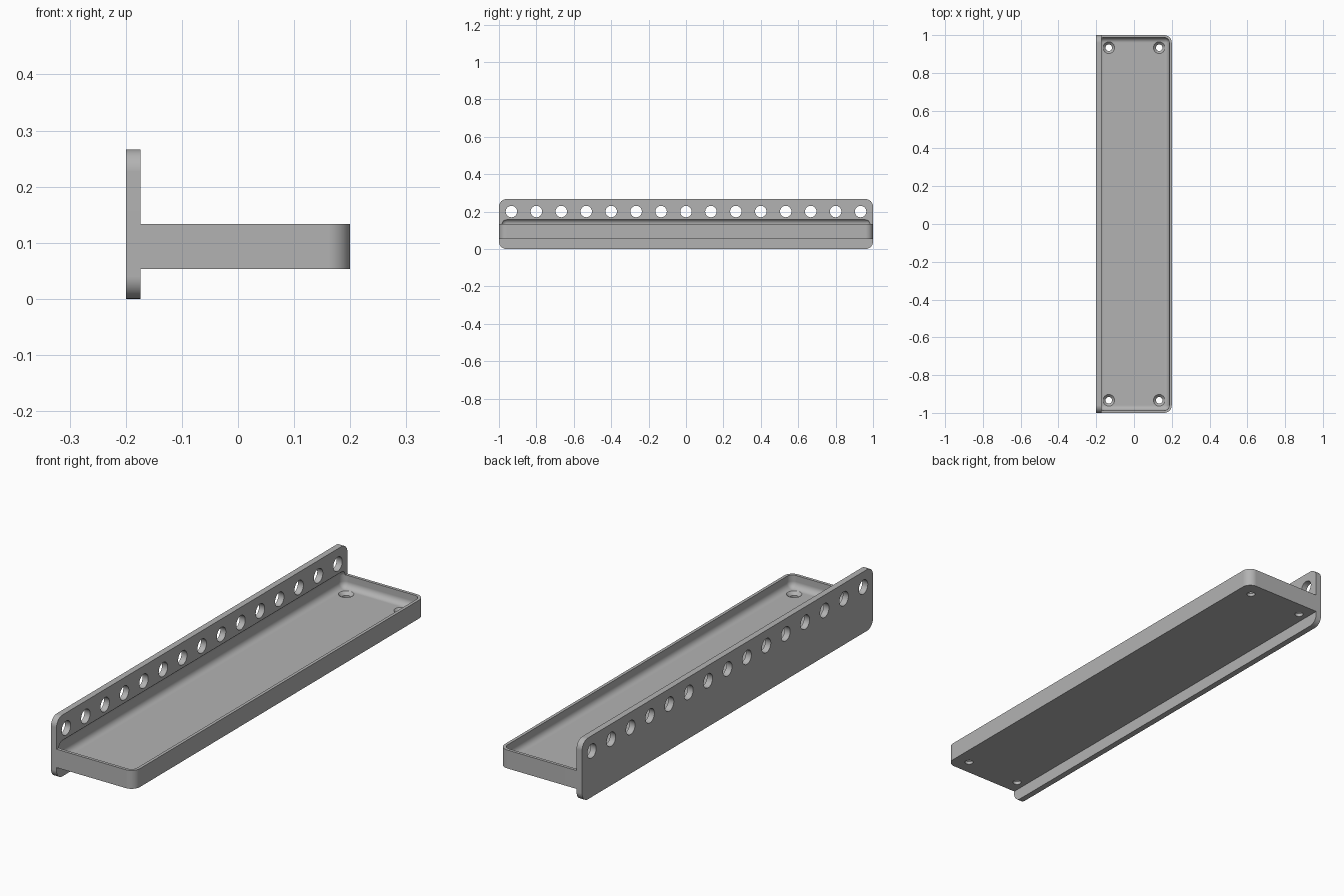
import bpy, bmesh, math
from mathutils import Matrix, Vector

if "Cube" in bpy.data.objects:
    bpy.data.objects.remove(bpy.data.objects["Cube"], do_unlink=True)

MM = 2 / 150                    # the part is laid out in millimetres, 150 long


def finish(name, bm):
    mesh = bpy.data.meshes.new(name)
    bmesh.ops.recalc_face_normals(bm, faces=bm.faces)
    bm.to_mesh(mesh)
    bm.free()
    obj = bpy.data.objects.new(name, mesh)
    bpy.context.collection.objects.link(obj)
    return obj


def rounded_box(name, low, high, radius, pick):
    """Box between two corners (mm) with the picked edges rounded."""
    low, high = Vector(low) * MM, Vector(high) * MM
    bm = bmesh.new()
    bmesh.ops.create_cube(bm, size=1)
    for v in bm.verts:
        v.co = Vector([h if c > 0 else l for c, l, h in zip(v.co, low, high)])
    edges = [e for e in bm.edges if pick(e.verts[0].co, e.verts[1].co)]
    bmesh.ops.bevel(bm, geom=edges, offset=radius * MM, segments=8,
                    profile=0.5, affect='EDGES')
    return finish(name, bm)


def add_drill(bm, centre, r1, r2, depth, turn=Matrix()):
    place = Matrix.Translation(Vector(centre) * MM) @ turn
    bmesh.ops.create_cone(bm, cap_ends=True, segments=32, radius1=r1 * MM,
                          radius2=r2 * MM, depth=depth * MM, matrix=place)


# Upright plate with rounded corners
bracket = rounded_box("shelf_bracket", (-15, -75, 0), (-13, 75, 20), 3,
                      lambda a, b: abs(a.x - b.x) > 0.01)

# Tray with rounded outer corners
tray = rounded_box("tray", (-14, -75, 4), (15, 75, 10), 3,
                   lambda a, b: abs(a.z - b.z) > 0.01 and a.x > 0)

# Soft-edged hollow, which also bites slightly into the plate
hollow = rounded_box("tray_hollow", (-14, -74, 6), (14, 74, 12), 2,
                     lambda a, b: True)

# Row of holes along the plate
bm = bmesh.new()
across = Matrix.Rotation(math.pi / 2, 4, 'Y')
for i in range(15):
    add_drill(bm, (-14, (i - 7) * 10, 15), 2.3, 2.3, 6, across)
plate_holes = finish("plate_holes", bm)

# Screw holes at the tray corners, then their countersinks
shafts, sinks = bmesh.new(), bmesh.new()
for x in (-10, 10):
    for y in (-70, 70):
        add_drill(shafts, (x, y, 5), 1.3, 1.3, 4)
        add_drill(sinks, (x, y, 5.6), 1.2, 2.6, 1.4)
screw_holes = finish("screw_holes", shafts)
countersinks = finish("countersinks", sinks)

# Join the solids and make the cuts
steps = [(tray, 'UNION')] + [(cut, 'DIFFERENCE') for cut in
         (hollow, plate_holes, screw_holes, countersinks)]
bpy.context.view_layer.objects.active = bracket
for tool, operation in steps:
    mod = bracket.modifiers.new(tool.name, 'BOOLEAN')
    mod.operation, mod.solver, mod.object = operation, 'EXACT', tool
    bpy.ops.object.modifier_apply(modifier=mod.name)
    bpy.data.objects.remove(tool, do_unlink=True)

# Grey finish and smooth fillets
grey = bpy.data.materials.new("plain_grey")
grey.use_nodes = True
colour = (0.45, 0.45, 0.45, 1)
grey.diffuse_color = colour
grey.node_tree.nodes["Principled BSDF"].inputs["Base Color"].default_value = colour
bracket.data.materials.clear()
bracket.data.materials.append(grey)
bpy.ops.object.select_all(action='DESELECT')
bracket.select_set(True)
bpy.ops.object.shade_smooth_by_angle(angle=math.radians(30))
normals = bracket.modifiers.new("even_normals", 'WEIGHTED_NORMAL')
normals.keep_sharp = True
